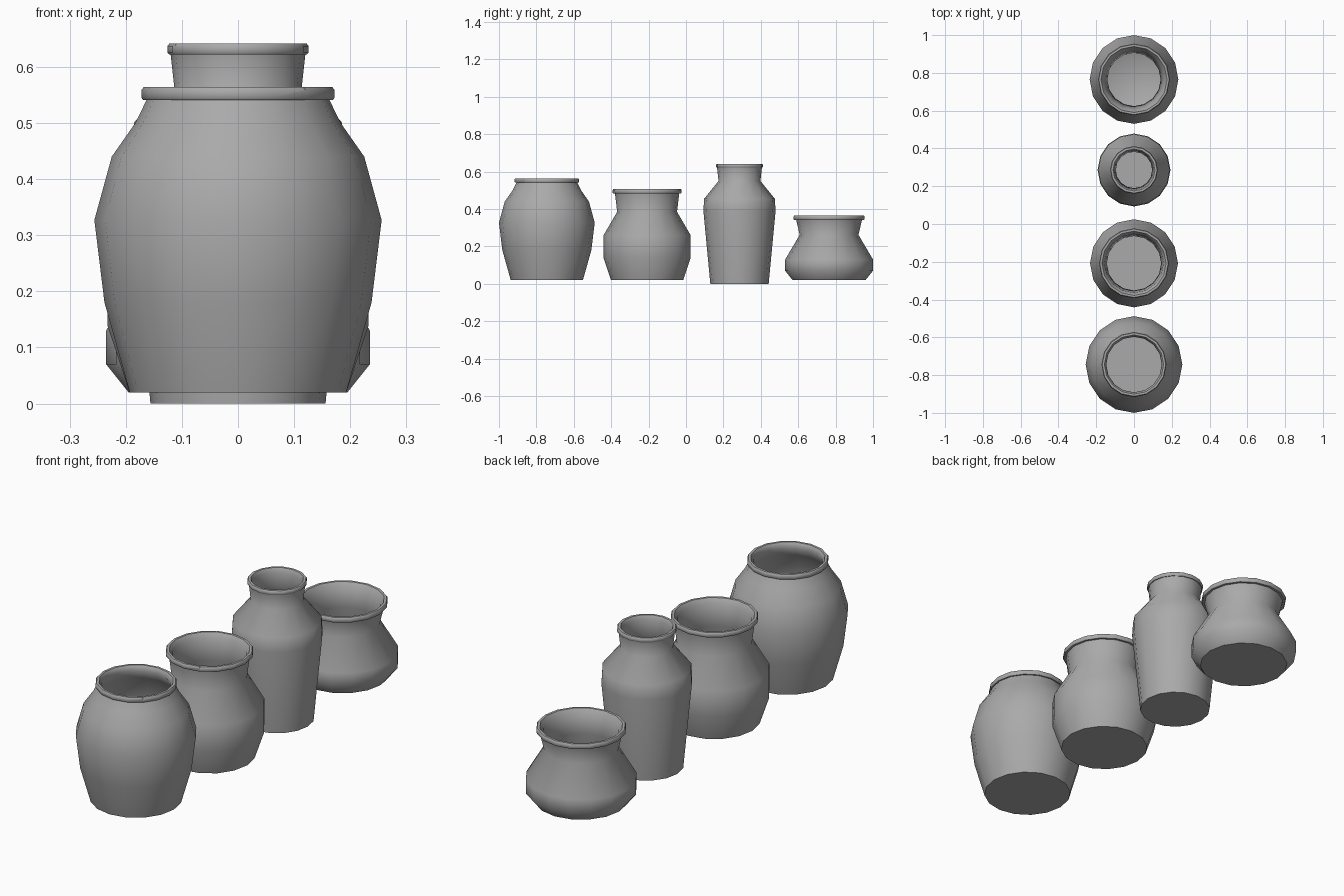
import bpy, bmesh, math
from mathutils import Vector

if "Cube" in bpy.data.objects:
    bpy.data.objects.remove(bpy.data.objects["Cube"], do_unlink=True)

SIDES = 16
WALL = 0.016

clay = bpy.data.materials.new("grey clay")
clay.use_nodes = True
colour = (0.4, 0.4, 0.4, 1)
clay.diffuse_color = colour
clay.node_tree.nodes["Principled BSDF"].inputs["Base Color"].default_value = colour


def finish(bm, name):
    bmesh.ops.recalc_face_normals(bm, faces=bm.faces)
    mesh = bpy.data.meshes.new(name)
    bm.to_mesh(mesh)
    bm.free()
    obj = bpy.data.objects.new(name, mesh)
    bpy.context.collection.objects.link(obj)
    mesh.materials.append(clay)
    return obj


def lathe(name, profile, y):
    """Closed turned solid; the first and last profile rings are capped."""
    bm = bmesh.new()
    rings = []
    for r, z in profile:
        ring = []
        for i in range(SIDES):
            a = math.tau * i / SIDES
            ring.append(bm.verts.new((r * math.cos(a), y + r * math.sin(a), z)))
        rings.append(ring)
    for low, high in zip(rings, rings[1:]):
        for i in range(SIDES):
            j = (i + 1) % SIDES
            bm.faces.new((low[i], low[j], high[j], high[i]))
    bm.faces.new(rings[0])
    bm.faces.new(rings[-1])
    return finish(bm, name)


def chip_cutter(name, rim_r, top, y, chips):
    """Small wedges that nick the rim's upper edge."""
    bm = bmesh.new()
    for degrees in chips:
        a = math.radians(degrees)
        out = Vector((math.cos(a), math.sin(a), 0))
        side = Vector((-out.y, out.x, 0))
        mid = Vector((0, y, top)) + out * rim_r
        tip = bm.verts.new(mid - out * 0.014 + Vector((0, 0, 0.004)))
        base = [bm.verts.new(mid + out * 0.012 + side * s + Vector((0, 0, h)))
                for s, h in ((-0.012, 0.008), (0.012, 0.008), (0.002, -0.014))]
        bm.faces.new(base)
        for k in range(3):
            bm.faces.new((tip, base[k], base[(k + 1) % 3]))
    cutter = finish(bm, name)
    cutter.hide_render = True
    return cutter


def jar(name, y, body, rim_r, rim_z, top, chips):
    # outer wall, rolled rim, then the inside following the wall
    rim = [(rim_r - 0.003, rim_z), (rim_r, rim_z + 0.004),
           (rim_r, top - 0.005), (rim_r - 0.004, top),
           (rim_r - 0.015, top), (rim_r - 0.018, top - 0.005)]
    inside = [(r - WALL, z) for r, z in reversed(body[1:])]
    floor = [(body[0][0] - WALL, body[0][1] + WALL)]
    obj = lathe(name, body + rim + inside + floor, y)

    # chipped rim
    cutter = chip_cutter(name + "_chip_cutter", rim_r, top, y, chips)
    cut = obj.modifiers.new("rim chips", 'BOOLEAN')
    cut.operation = 'DIFFERENCE'
    cut.solver = 'EXACT'
    cut.object = cutter
    bpy.ops.object.select_all(action='DESELECT')
    bpy.context.view_layer.objects.active = obj
    obj.select_set(True)
    bpy.ops.object.modifier_apply(modifier=cut.name)
    bpy.data.objects.remove(cutter, do_unlink=True)
    bpy.ops.object.shade_smooth_by_angle(angle=math.radians(50))


# front to back: body profiles are (radius, height)
jar("large_storage_jar", -0.744,
    [(0.193, 0.02), (0.238, 0.18), (0.256, 0.327), (0.225, 0.44),
     (0.183, 0.5), (0.163, 0.541)],
    0.172, 0.541, 0.564, (-46, 140))
jar("wide_neck_jar", -0.208,
    [(0.193, 0.02), (0.233, 0.14), (0.233, 0.26), (0.16, 0.385), (0.172, 0.484)],
    0.185, 0.484, 0.506, (-68, 115))
jar("tall_jar", 0.286,
    [(0.156, 0), (0.193, 0.39), (0.189, 0.455), (0.112, 0.55), (0.12, 0.622)],
    0.126, 0.622, 0.642, (40, 205))
jar("squat_pot", 0.765,
    [(0.195, 0.02), (0.235, 0.07), (0.235, 0.13), (0.157, 0.262), (0.176, 0.342)],
    0.19, 0.342, 0.365, (50, 205))
